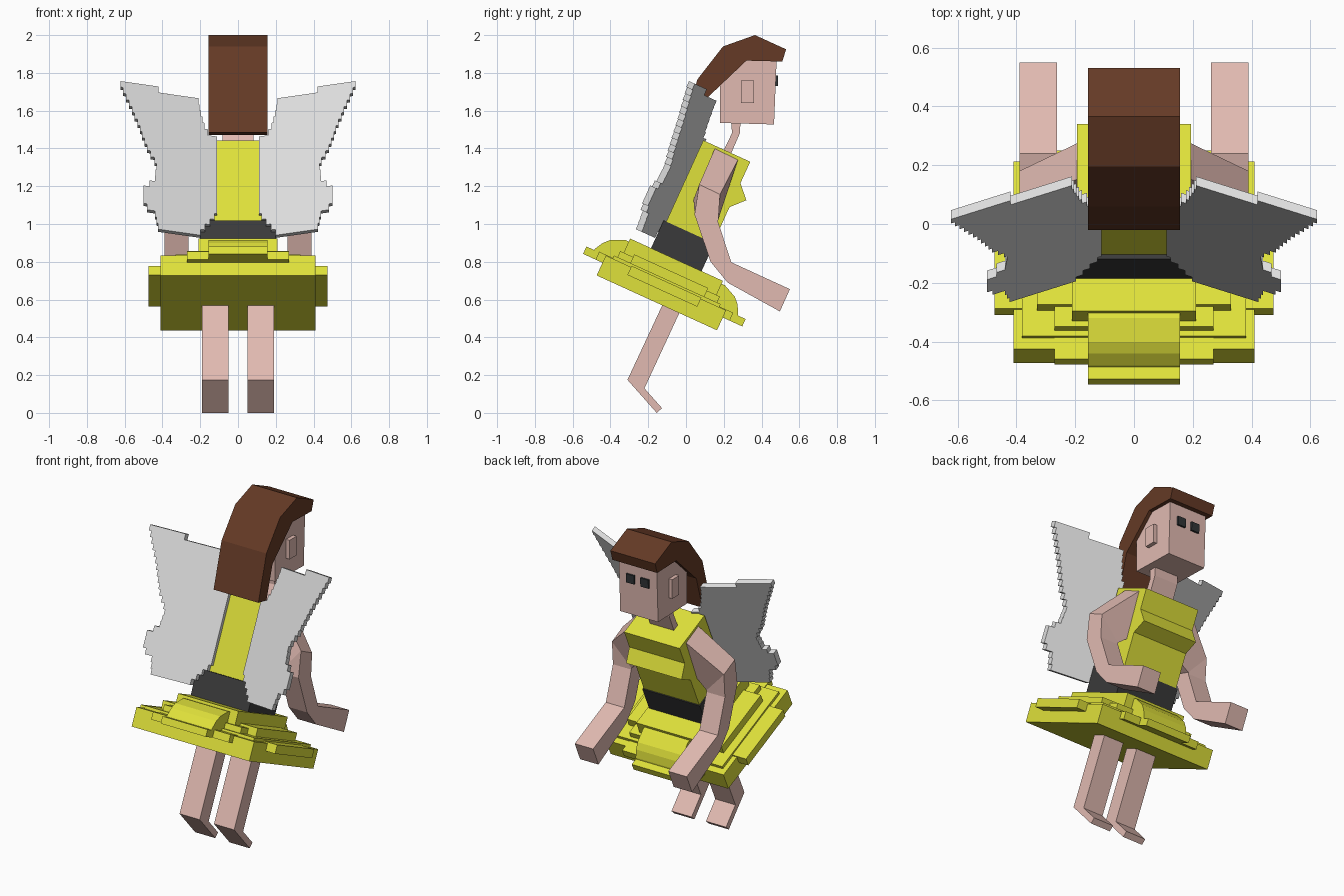
import bpy, bmesh, math
from mathutils import Matrix

cube = bpy.data.objects.get("Cube")
if cube:
    bpy.data.objects.remove(cube, do_unlink=True)

LEAN = Matrix.Rotation(math.radians(-24.5), 4, 'X')   # body leans towards +y
UPRIGHT = Matrix.Identity(4)


def material(name, r, g, b):
    m = bpy.data.materials.new(name)
    m.use_nodes = True
    m.diffuse_color = (r, g, b, 1)
    m.node_tree.nodes["Principled BSDF"].inputs["Base Color"].default_value = (r, g, b, 1)
    return m


skin = material("skin", .75, .49, .44)
yellow = material("yellow_cloth", .74, .75, .043)
brown = material("brown_hair", .13, .042, .019)
black = material("black_belt", .042, .042, .043)
eye_dark = material("eye_dark", .03, .035, .038)
white = material("wing_white", .73, .73, .73)


def loft(name, rings, mat, frame=UPRIGHT):
    """Skin a closed tube through rings of equal point count."""
    bm = bmesh.new()
    loops = [[bm.verts.new(p) for p in ring] for ring in rings]
    n = len(loops[0])
    for a, b in zip(loops, loops[1:]):
        for i in range(n):
            j = (i + 1) % n
            bm.faces.new((a[i], a[j], b[j], b[i]))
    bm.faces.new(loops[0])
    bm.faces.new(loops[-1])
    bmesh.ops.recalc_face_normals(bm, faces=bm.faces)
    mesh = bpy.data.meshes.new(name)
    bm.to_mesh(mesh)
    bm.free()
    mesh.materials.append(mat)
    ob = bpy.data.objects.new(name, mesh)
    bpy.context.collection.objects.link(ob)
    ob.matrix_world = frame
    return ob


def prism(name, profile, x0, x1, mat, frame=UPRIGHT):
    """Side profile of (y, z) points extruded across x."""
    return loft(name, [[(x, y, z) for y, z in profile] for x in (x0, x1)], mat, frame)


def block(name, half_x, y0, y1, z0, z1, mat):
    return prism(name, [(y0, z0), (y1, z0), (y1, z1), (y0, z1)], -half_x, half_x, mat, LEAN)


# Hair, head and neck
prism("hair", [(.53, 1.925), (.365, 2), (.196, 1.94), (.06, 1.765), (-.02, 1.485),
               (.06, 1.47), (.12, 1.675), (.32, 1.865), (.51, 1.86)], -.156, .156, brown)
prism("head", [(.18, 1.535), (.466, 1.527), (.48, 1.875), (.32, 1.875), (.18, 1.74)],
      -.132, .132, skin)
prism("neck", [(.24, 1.56), (.29, 1.56), (.285, 1.48), (.22, 1.33), (.17, 1.33), (.243, 1.48)],
      -.083, .083, skin)

# Torso with chest, and belt
prism("torso", [(-.515, .8), (-.515, 1.351), (-.242, 1.351), (-.242, 1.226),
                (-.176, 1.157), (-.242, 1.087), (-.242, .8)], -.193, .193, yellow, LEAN)
block("belt", .2, -.53, -.236, .7, .878, black)

# Skirt: crossed plates and stacked tiers around one centre line
MID = -.382
for name, half_x, half_y, z0, z1 in [
        ("skirt_base", .41, .35, .466, .582),
        ("skirt_long_plate", .157, .463, .54, .583),
        ("skirt_wide_plate", .475, .203, .536, .589),
        ("skirt_inner_plate", .27, .39, .54, .586),
        ("skirt_tier_low", .38, .31, .57, .6),
        ("skirt_tier_side", .33, .215, .58, .65),
        ("skirt_tier_mid", .27, .29, .58, .635),
        ("skirt_tier_top", .21, .27, .58, .717)]:
    block(name, half_x, MID - half_y, MID + half_y, z0, z1, yellow)

# Rounded bustles at the front and back of the skirt
for side, label in ((-1, "back"), (1, "front")):
    curve = [(.2, .56), (.425, .56), (.416, .592), (.392, .636), (.362, .667), (.289, .7), (.2, .7)]
    prism(label + "_bustle", [(MID + side * d, z) for d, z in curve], -.157, .157, yellow, LEAN)


def interp(table, t):
    for (t0, x0), (t1, x1) in zip(table, table[1:]):
        if t <= t1:
            return x0 + (x1 - x0) * (t - t0) / (t1 - t0)
    return table[-1][1]


# Wing edges as (height, x); rows turn them into stepped outlines
OUTER = [(.775, .42), (.866, .44), (.91, .5), (1, .5), (1.063, .44), (1.152, .43),
         (1.236, .48), (1.4, .54), (1.51, .59), (1.605, .63)]
INNER = [(.775, .21), (.917, .11), (1.356, .11), (1.371, .155), (1.422, .18),
         (1.54, .21), (1.57, .21), (1.572, .42), (1.605, .42)]
ROWS = 24
STEP = (1.605 - .775) / ROWS


def wing(name, side):
    left, right = [], []
    for i in range(ROWS):
        low, high = .775 + i * STEP, .775 + (i + 1) * STEP
        mid = (low + high) / 2
        xo, xi = interp(OUTER, mid), interp(INNER, mid)
        right += [(xo, low), (xo, high)]
        left += [(xi, low), (xi, high)]
    outline = right + left[::-1]
    rings = [[(side * x, -.52 - .345 * (x - .11) + d, t) for x, t in outline]
             for d in (-.017, .017)]
    loft(name, rings, white, LEAN)


def arm_ring(side, outer, inner, back, front, back_in=None, front_in=None):
    back_in, front_in = back_in or back, front_in or front
    return [(side * outer, *back), (side * outer, *front),
            (side * inner, *front_in), (side * inner, *back_in)]


# Mirrored parts
for side, label in ((1, "left"), (-1, "right")):
    wing(label + "_wing", side)
    loft(label + "_arm", [
        arm_ring(side, .192, .185, (.153, 1.4), (.275, 1.34), (.04, 1.13), (.165, 1.08)),
        arm_ring(side, .39, .262, (.07, 1.21), (.18, 1.156), (.045, 1.06), (.17, 1.02)),
        arm_ring(side, .39, .262, (.045, 1.05), (.17, 1.01)),
        arm_ring(side, .39, .262, (.13, .8), (.24, .797)),
        arm_ring(side, .39, .262, (.22, .69), (.245, .795)),
        arm_ring(side, .39, .262, (.497, .537), (.55, .655))], skin)
    prism(label + "_leg", [(-.1, .63), (-.31, .18), (-.155, .005), (-.127, .03),
                           (-.22, .135), (0, .61)], side * .05, side * .19, skin)
    prism(label + "_ear", [(.29, 1.64), (.36, 1.64), (.36, 1.76), (.29, 1.76)],
          side * .125, side * .156, skin)
    prism(label + "_eye", [(.468, 1.73), (.486, 1.73), (.488, 1.785), (.47, 1.785)],
          side * .022, side * .078, eye_dark)

# Rest the feet exactly on the ground
for ob in bpy.data.objects:
    if ob.name.endswith("_leg"):
        ob.location.z -= .005
